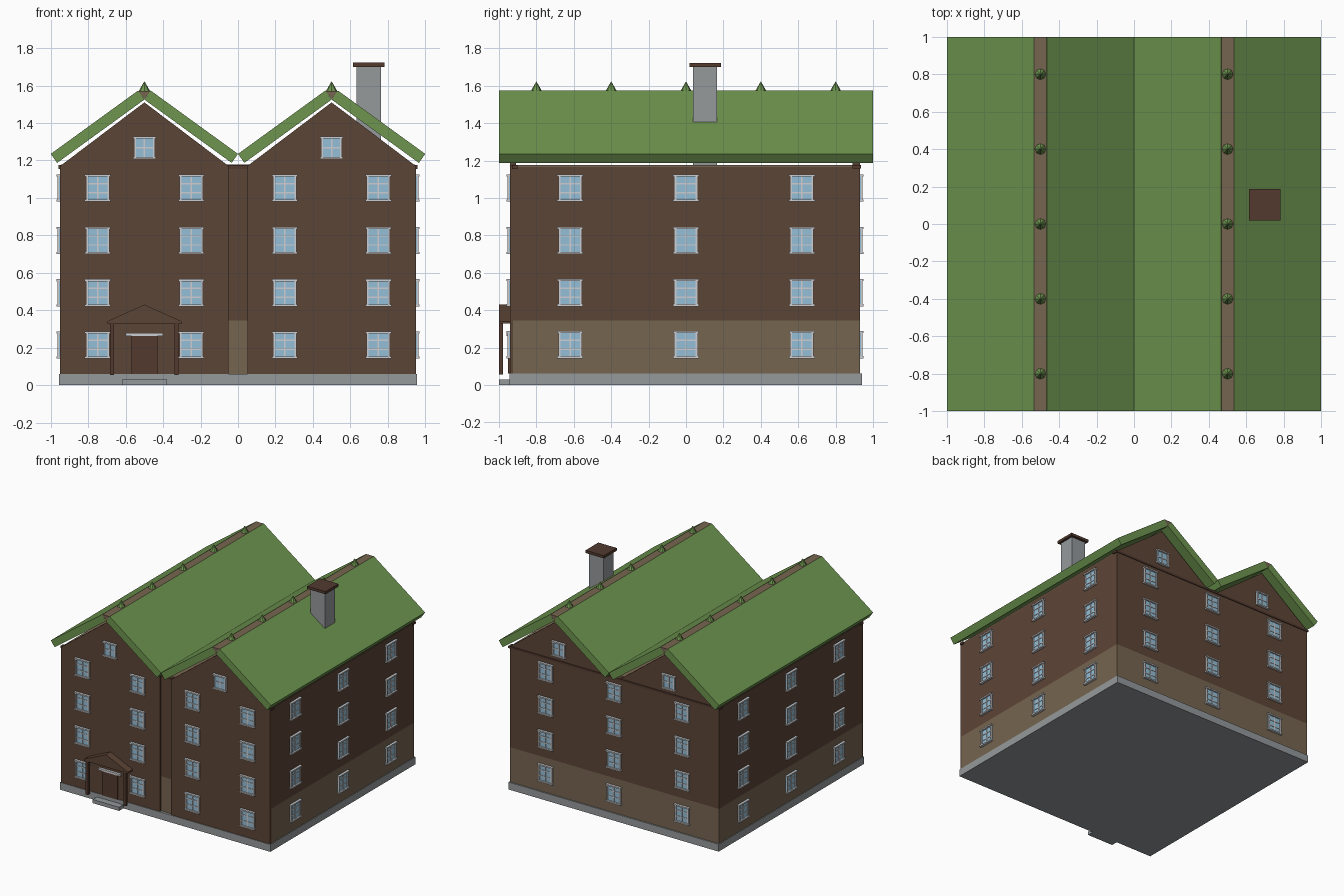
import bpy, bmesh, math
from mathutils import Matrix, Vector

if "Cube" in bpy.data.objects:
    bpy.data.objects.remove(bpy.data.objects["Cube"])


def mat(name, r, g, b):
    m = bpy.data.materials.new(name)
    m.diffuse_color = (r, g, b, 1)
    m.use_nodes = True
    m.node_tree.nodes["Principled BSDF"].inputs["Base Color"].default_value = m.diffuse_color
    return m


BROWN = mat("brown_wood", 0.108, 0.059, 0.037)
DARK = mat("dark_brown", 0.085, 0.042, 0.028)
BEIGE = mat("beige_plaster", 0.180, 0.130, 0.080)
GREEN = mat("green_roof", 0.155, 0.300, 0.078)
GREY = mat("grey_stone", 0.300, 0.320, 0.330)
WHITE = mat("white_trim", 0.620, 0.620, 0.640)
GLASS = mat("blue_glass", 0.300, 0.520, 0.680)


def finish(bm, name, mats):
    bmesh.ops.recalc_face_normals(bm, faces=bm.faces)
    me = bpy.data.meshes.new(name)
    bm.to_mesh(me)
    bm.free()
    for m in mats:
        me.materials.append(m)
    ob = bpy.data.objects.new(name, me)
    bpy.context.collection.objects.link(ob)
    return ob


def add_box(bm, x, y, z, index=0, matrix=Matrix()):
    """Box from (min, max) ranges, optionally placed by a matrix."""
    size = Vector((x[1] - x[0], y[1] - y[0], z[1] - z[0]))
    mid = Vector((x[0] + x[1], y[0] + y[1], z[0] + z[1])) / 2
    m = matrix @ Matrix.Translation(mid) @ Matrix.Diagonal((*size, 1))
    for v in bmesh.ops.create_cube(bm, size=1, matrix=m)["verts"]:
        for f in v.link_faces:
            f.material_index = index


def box(name, x, y, z, m):
    bm = bmesh.new()
    add_box(bm, x, y, z)
    return finish(bm, name, [m])


def prism(name, pts, y0, y1, m):
    """Outline in x and z, extruded along y."""
    bm = bmesh.new()
    f = bm.faces.new([bm.verts.new((x, y0, z)) for x, z in pts])
    ext = bmesh.ops.extrude_face_region(bm, geom=[f])["geom"]
    moved = [v for v in ext if isinstance(v, bmesh.types.BMVert)]
    bmesh.ops.translate(bm, verts=moved, vec=(0, y1 - y0, 0))
    return finish(bm, name, [m])


def add_window(bm, matrix, w, h, rows):
    """Window in local space: x across, -y outwards, z up, centred on origin."""
    t, a, b = 0.011, w / 2, h / 2
    add_box(bm, (-a, a), (-0.006, 0.004), (-b, b), 1, matrix)              # pane
    for s in (-1, 1):
        add_box(bm, sorted((s * a, s * (a - t))), (-0.014, 0.004), (-b, b), 0, matrix)
        add_box(bm, (-a - 0.006, a + 0.006), (-0.02, 0.004),
                sorted((s * b, s * (b - t))), 0, matrix)                   # sill and head
    add_box(bm, (-0.004, 0.004), (-0.010, 0.004), (-b, b), 0, matrix)      # mullion
    for i in range(1, rows):
        z = -b + h * i / rows
        add_box(bm, (-a, a), (-0.010, 0.004), (z - 0.0035, z + 0.0035), 0, matrix)


# Stone base and main body, plaster below and timber above
box("foundation", (-0.955, 0.955), (-0.945, 0.94), (0, 0.06), GREY)
box("lower_walls", (-0.95, 0.95), (-0.925, 0.93), (0.06, 0.345), BEIGE)
box("upper_walls", (-0.95, 0.95), (-0.925, 0.93), (0.345, 1.165), BROWN)
box("attic_floor", (-0.945, 0.945), (-0.9, 0.89), (1.165, 1.177), BEIGE)
box("front_cornice", (-0.96, 0.96), (-0.93, -0.90), (1.155, 1.175), DARK)
box("back_cornice", (-0.96, 0.96), (0.89, 0.936), (1.158, 1.175), DARK)

# Twin gabled wings: facades, back gables, roof slabs, ridges and finials
for side, c in (("left", -0.5), ("right", 0.5)):
    gable = [(c + 0.45, 1.17), (c, 1.51), (c - 0.45, 1.17)]
    prism(side + "_facade", [(c - 0.45, 0.06), (c + 0.45, 0.06)] + gable, -0.94, -0.91, BROWN)
    prism(side + "_back_gable", gable, 0.89, 0.93, BROWN)
    for part, s in (("outer", -1), ("inner", 1)):
        slab = [(0, 1.525), (0.034, 1.573), (0.5, 1.235), (0.466, 1.187)]
        prism(f"{side}_{part}_roof", [(c + s * x, z) for x, z in slab], -1, 1, GREEN)
    prism(side + "_ridge", [(c - 0.035, 1.572), (c, 1.527), (c + 0.035, 1.572)], -1, 1, BEIGE)
    bm = bmesh.new()
    for i in range(5):
        bmesh.ops.create_cone(bm, cap_ends=True, segments=8, radius1=0.03, radius2=0,
                              depth=0.052,
                              matrix=Matrix.Translation((c, -0.8 + 0.4 * i, 1.597)))
    finish(bm, side + "_ridge_finials", [GREEN])

# Windows: (name, turn about z, wall distance, columns)
ROWS = (0.215, 0.493, 0.772, 1.052)
for name, turn, dist, cols in (("front", 0, 0.94, (-0.75, -0.25, 0.25, 0.75)),
                               ("right", 90, 0.95, (-0.62, 0, 0.62)),
                               ("back", 180, 0.93, (-0.62, 0, 0.62)),
                               ("left", 270, 0.95, (-0.62, 0, 0.62))):
    bm = bmesh.new()
    rot = Matrix.Rotation(math.radians(turn), 4, 'Z')
    for u in cols:
        for z in ROWS:
            add_window(bm, rot @ Matrix.Translation((u, -dist, z)), 0.126, 0.145, 3)
    if name in ("front", "back"):
        for u in (-0.5, 0.5):
            add_window(bm, rot @ Matrix.Translation((u, -dist, 1.268)), 0.112, 0.122, 2)
    finish(bm, name + "_windows", [WHITE, GLASS])

# Entrance: step, door, lintel, posts and pediment
box("door_step", (-0.62, -0.38), (-1.0, -0.94), (0, 0.03), GREY)
box("door", (-0.57, -0.43), (-0.952, -0.93), (0.06, 0.262), DARK)
box("door_lintel", (-0.60, -0.40), (-0.96, -0.93), (0.262, 0.278), WHITE)
for side, x in (("left", -0.672), ("right", -0.328)):
    box(side + "_porch_post", (x - 0.011, x + 0.011), (-1.0, -0.978), (0.055, 0.335), DARK)
prism("porch_pediment", [(-0.70, 0.328), (-0.30, 0.328), (-0.30, 0.34), (-0.5, 0.43),
                         (-0.70, 0.34)], -1.0, -0.935, BROWN)

# Chimney
box("chimney", (0.633, 0.763), (0.037, 0.167), (1.177, 1.70), GREY)
box("chimney_cap", (0.615, 0.782), (0.02, 0.187), (1.70, 1.722), DARK)
